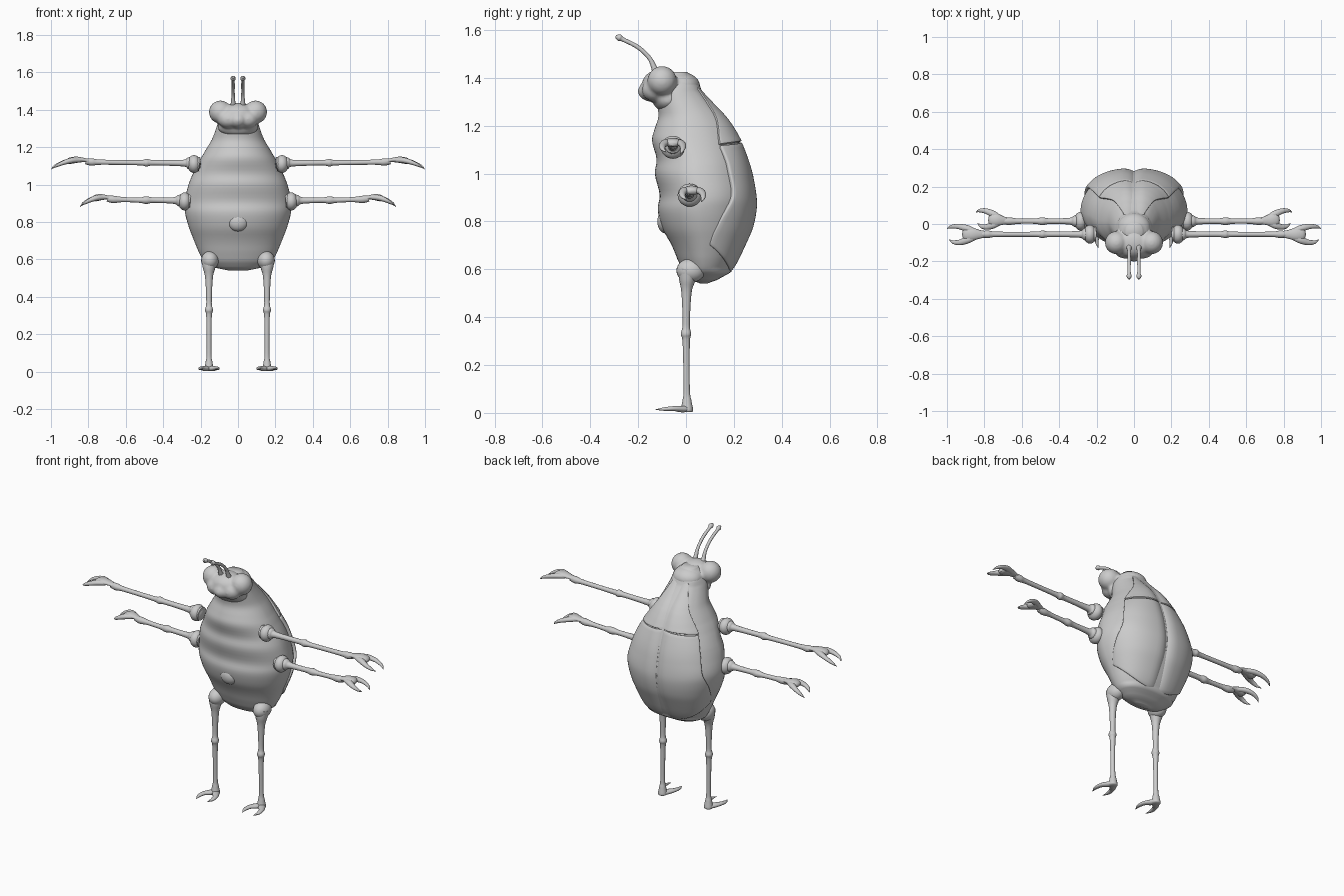
import bpy, bmesh
from math import sin, cos, pi, radians
from mathutils import Vector, Matrix

if "Cube" in bpy.data.objects:
    bpy.data.objects.remove(bpy.data.objects["Cube"])

# Body stations: z, half width, front y, back y
BODY = [(1.425, .045, -.08, .005), (1.40, .075, -.11, .035), (1.35, .10, -.125, .07),
        (1.30, .117, -.122, .115), (1.24, .14, -.115, .17), (1.19, .17, -.13, .205),
        (1.14, .20, -.142, .233), (1.06, .24, -.123, .262), (1.0, .265, -.13, .28),
        (.91, .285, -.11, .295), (.85, .283, -.118, .296), (.77, .262, -.098, .28),
        (.70, .235, -.06, .25), (.64, .21, -.035, .222), (.59, .18, -.012, .19),
        (.555, .12, .02, .13), (.54, .05, .06, .09)]


def spline(rows, k):
    """Catmull-Rom sample of a list of tuples at parameter k."""
    i = max(0, min(int(k), len(rows) - 2))
    f = k - i
    p = [Vector(rows[max(0, min(j, len(rows) - 1))]) for j in (i - 1, i, i + 1, i + 2)]
    return (p[1] * 2 + (p[2] - p[0]) * f + (p[0] * 2 - p[1] * 5 + p[2] * 4 - p[3]) * f * f
            + (p[1] * 3 - p[0] - p[2] * 3 + p[3]) * f ** 3) * .5


def station(z):
    for i in range(len(BODY) - 1):
        a, b = BODY[i][0], BODY[i + 1][0]
        if z >= b:
            return spline([r[1:] for r in BODY], i + max(0, (a - z) / (a - b)))
    return Vector(BODY[-1][1:])


def surface(z, th, scale=1.0):
    """Point on the body skin; th = 0 is the middle of the back."""
    w, yf, yb = station(z)
    yc = yf + .45 * (yb - yf)
    c, s = cos(th), sin(th)
    e = .83 if c > 0 else 1.0
    x = w * abs(s) ** e * (1 if s > 0 else -1)
    y = abs(c) ** e * (yb - yc if c > 0 else yf - yc)
    return Vector((x * scale, yc + y * scale, z))


def finish(name, bm, angle=50):
    bmesh.ops.recalc_face_normals(bm, faces=bm.faces)
    me = bpy.data.meshes.new(name)
    bm.to_mesh(me)
    bm.free()
    ob = bpy.data.objects.new(name, me)
    bpy.context.collection.objects.link(ob)
    bpy.ops.object.select_all(action='DESELECT')
    ob.select_set(True)
    bpy.context.view_layer.objects.active = ob
    bpy.ops.object.shade_smooth_by_angle(angle=radians(angle))
    return ob


def loft(bm, rings, closed=True):
    vs = [[bm.verts.new(p) for p in r] for r in rings]
    n = len(vs[0])
    for a, b in zip(vs, vs[1:]):
        for i in range(n if closed else n - 1):
            j = (i + 1) % n
            bm.faces.new((a[i], a[j], b[j], b[i]))
    if closed:
        bm.faces.new(vs[0])
        bm.faces.new(vs[-1])


def tube(bm, pts, flat=1.0, up=(0, 0, 1), steps=5, sides=14):
    """Tapered tube through (x, y, z, radius) points, thickness scaled by flat along up."""
    total = (len(pts) - 1) * steps
    sm = [spline(pts, i / steps) for i in range(total + 1)]
    rings = []
    for i, p in enumerate(sm):
        t = (sm[min(i + 1, total)].to_3d() - sm[max(i - 1, 0)].to_3d()).normalized()
        side = t.cross(Vector(up)).normalized()
        nrm = side.cross(t)
        r = max(p[3], .001)
        rings.append([p.to_3d() + side * r * cos(a) + nrm * r * flat * sin(a)
                      for a in (2 * pi * k / sides for k in range(sides))])
    loft(bm, rings)


def ball(bm, loc, size):
    bmesh.ops.create_uvsphere(bm, u_segments=24, v_segments=14, radius=1,
                              matrix=Matrix.Translation(loc) @ Matrix.Diagonal((*size, 1)))


# Torso, slightly sunk on the back where the shell sits
bm = bmesh.new()
rings = []
for i in range(65):
    z = spline([(r[0], 0) for r in BODY], i / 4)[0]
    ring = []
    for k in range(56):
        th = 2 * pi * k / 56
        sink = .06 * max(0, min(1, cos(th) * 2)) if .6 < z < 1.36 else 0
        ring.append(surface(z, th, 1 - sink))
    rings.append(ring)
loft(bm, rings)
finish("torso", bm, 80)

# Belly bump
bm = bmesh.new()
ball(bm, (0, -.085, .80), (.055, .035, .05))
finish("belly_bump", bm)


# Shell plates: a curved patch of the body skin given thickness
def plate(name, top, bottom, edge, scale, side=None):
    bm = bmesh.new()
    rings = []
    for i in range(29):
        t = i / 28
        row = []
        for k in range(-16 if side is None else 0, 17):
            s = k / 16
            q = abs(s)
            z0 = top[0] + (top[1] - top[0]) * q
            z1 = bottom[0] + (bottom[1] - bottom[0]) * q ** 2
            z = z0 + (z1 - z0) * t
            th = radians(spline(edge, t * (len(edge) - 1))[0]) * s
            p = surface(z, th, scale)
            p.y -= .016 * max(0, 1 - abs(p.x) / .06) ** 2   # centre groove
            p.x *= side or 1
            row.append(p)
        rings.append(row)
    loft(bm, rings, closed=False)
    ob = finish(name, bm, 45)
    # face outwards so thickness always goes inwards
    if sum(f.normal.y for f in ob.data.polygons) < 0:
        ob.data.flip_normals()
    m = ob.modifiers.new("thickness", 'SOLIDIFY')
    m.thickness = .03
    m.offset = -1
    b = ob.modifiers.new("rim", 'BEVEL')
    b.width = .006
    b.segments = 2
    b.angle_limit = radians(50)


plate("neck_shield", (1.385, 1.36), (1.137, 1.125), [(30, 0), (42, 0), (54, 0), (62, 0)], 1.01)
for side, label in ((1, "right"), (-1, "left")):
    plate("wing_cover_" + label, (1.133, 1.12), (.585, .70),
          [(62, 0), (59, 0), (60, 0), (74, 0), (86, 0)], 1.005, side)

# Head: lobes fused into one soft form
bm = bmesh.new()
for m in (1, -1):
    ball(bm, (m * .094, -.10, 1.388), (.062, .062, .062))
    ball(bm, (m * .05, -.13, 1.35), (.06, .055, .05))
ball(bm, (0, -.10, 1.372), (.10, .085, .066))
ball(bm, (0, -.142, 1.345), (.05, .06, .045))
ball(bm, (0, -.02, 1.365), (.09, .08, .06))
ball(bm, (0, -.075, 1.31), (.11, .065, .055))
head = finish("head", bm, 80)
r = head.modifiers.new("fuse", 'REMESH')
r.mode = 'VOXEL'
r.voxel_size = .008
r.use_smooth_shade = True
s = head.modifiers.new("soften", 'SMOOTH')
s.iterations = 8

for m, label in ((1, "right"), (-1, "left")):
    # Antenna
    bm = bmesh.new()
    x = m * .026
    tube(bm, [(x, -.11, 1.40, .022), (x, -.13, 1.435, .013), (x, -.152, 1.482, .009),
              (x, -.20, 1.528, .009), (x, -.262, 1.56, .009), (x, -.278, 1.568, .014),
              (x, -.294, 1.574, .006)], up=(1, 0, 0))
    finish("antenna_" + label, bm)

    # Arms: socket, jointed limb and two-pronged claw
    for name, x0, x1, x2, L, y, z, tw in (("upper_arm_", .235, .49, .78, .22, -.055, 1.115, 0),
                                          ("lower_arm_", .285, .49, .665, .18, .015, .915, .10)):
        bm = bmesh.new()
        ball(bm, (m * x0, y, z - .005), (.036, .05, .048))
        tube(bm, [(m * (x0 - .03), y, z - .005, .04), (m * (x0 + .03), y, z, .032),
                  (m * (x0 + .06), y, z, .018), (m * (x1 - .04), y, z + .002, .015),
                  (m * x1, y, z + .002, .021), (m * (x1 + .04), y, z + .002, .014),
                  (m * (x2 - .05), y, z + .005, .014), (m * x2, y, z + .006, .02),
                  (m * (x2 + .035), y, z + .01, .016)])

        def at(f, dy, dz, r):   # claw point, f along its length
            return (m * (x2 + f * L), y + dy + tw * f * L, z + dz, r)
        tube(bm, [at(0, 0, .006, .016), at(.18, 0, .016, .022), at(.38, 0, .018, .034),
                  at(.55, 0, .012, .034), at(.62, 0, .008, .015)], .5)
        tube(bm, [at(.3, .012, .016, .015), at(.5, .03, .014, .018), at(.72, .042, .002, .014),
                  at(.9, .04, -.016, .009), at(1, .03, -.034, .001)], .8)
        tube(bm, [at(.3, -.012, .016, .015), at(.5, -.03, .014, .019), at(.68, -.043, .003, .015),
                  at(.84, -.042, -.012, .010), at(.95, -.028, -.026, .001)], .8)
        finish(name + label, bm)

    # Leg: hip, knee and forked foot
    bm = bmesh.new()
    x = m * .155
    ball(bm, (m * .15, .02, .595), (.047, .06, .05))
    tube(bm, [(x, .01, .60, .042), (x, .005, .555, .034), (x, .002, .50, .021),
              (x, .001, .37, .015), (x, 0, .33, .022), (x, .001, .29, .015),
              (x, .003, .10, .013), (x, .004, .05, .019), (x, .004, .012, .026),
              (x, .004, .003, .02)], up=(1, 0, 0))
    for k in (1, -1):
        tube(bm, [(x, .02, .016, .014), (x + k * .016, -.015, .016, .02),
                  (x + k * .038, -.05, .018, .015), (x + k * .045, -.09, .016, .011),
                  (x + k * .036, -.128, .014, .001)], .7)
    finish("leg_" + label, bm)
